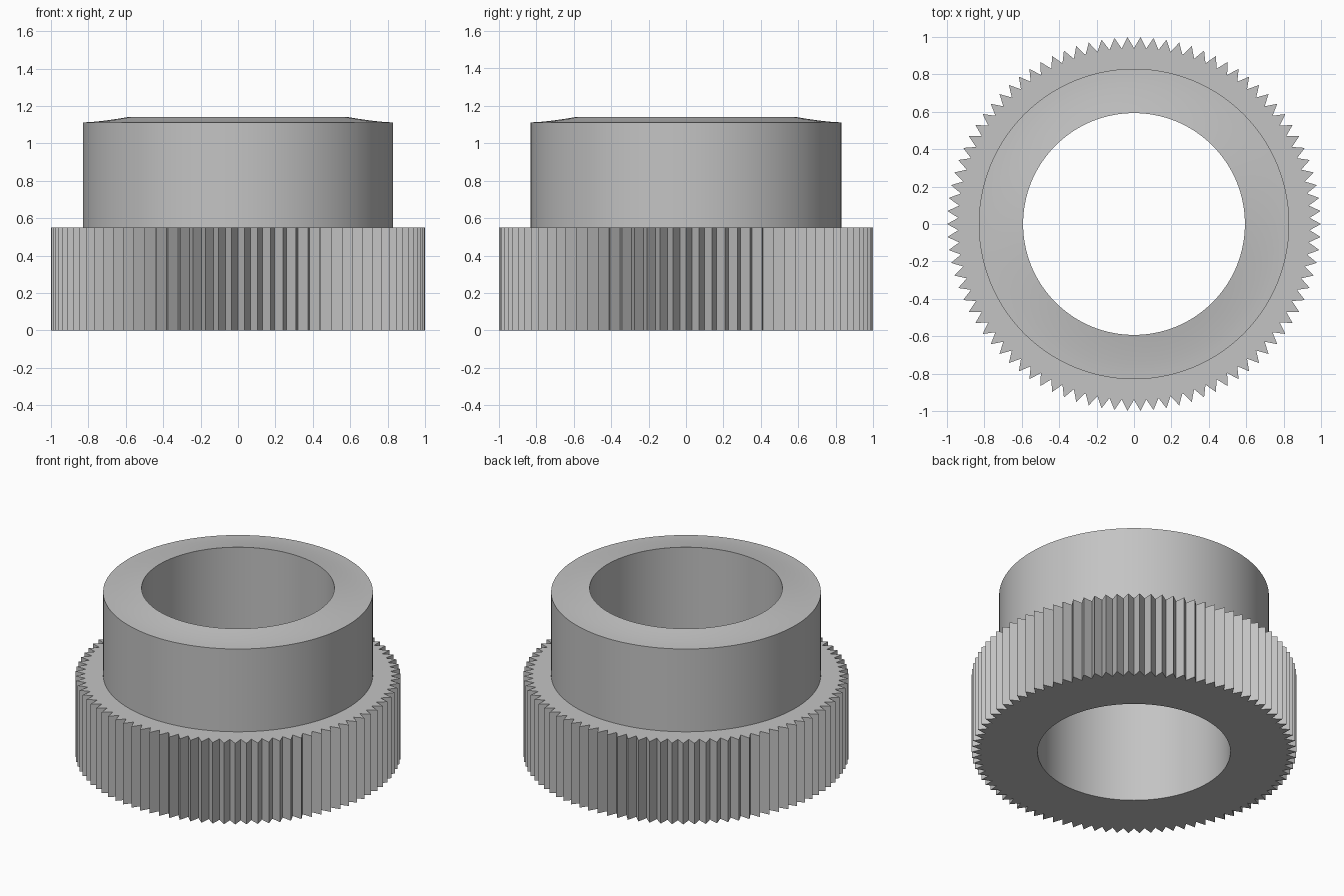
import bpy, bmesh
from math import sin, cos, pi

cube = bpy.data.objects.get("Cube")
if cube:
    bpy.data.objects.remove(cube, do_unlink=True)

TEETH = 90
COLUMNS = TEETH * 2
BORE, HUB, TIP, ROOT = 0.593, 0.83, 1.0, 0.94
RIM_Z, HUB_Z, LIP_Z = 0.55, 1.112, 1.14


def grey_material():
    mat = bpy.data.materials.new("plain grey")
    mat.use_nodes = True
    colour = (0.55, 0.55, 0.55, 1)
    mat.diffuse_color = colour
    mat.node_tree.nodes["Principled BSDF"].inputs["Base Color"].default_value = colour
    return mat


def ring(bm, z, radii):
    """Ring of vertices whose radius cycles through the given values."""
    verts = []
    for i in range(COLUMNS):
        a = 2 * pi * i / COLUMNS
        r = radii[i % len(radii)]
        verts.append(bm.verts.new((r * cos(a), r * sin(a), z)))
    return verts


# Closed cross-section: toothed rim, hub wall, dished top and bore
section = [(0, [BORE]), (0, [TIP, ROOT]), (RIM_Z, [TIP, ROOT]), (RIM_Z, [HUB])]
STEPS = 6
for k in range(STEPS + 1):
    t = k / STEPS
    section.append((HUB_Z + (LIP_Z - HUB_Z) * t ** 1.5, [HUB + (BORE - HUB) * t]))

bm = bmesh.new()
rings = [ring(bm, z, radii) for z, radii in section]
for n, low in enumerate(rings):
    high = rings[(n + 1) % len(rings)]
    for i in range(COLUMNS):
        j = (i + 1) % COLUMNS
        bm.faces.new((low[i], low[j], high[j], high[i]))
bmesh.ops.recalc_face_normals(bm, faces=bm.faces[:])

mesh = bpy.data.meshes.new("toothed_collar")
bm.to_mesh(mesh)
bm.free()
mesh.materials.append(grey_material())
collar = bpy.data.objects.new("toothed_collar", mesh)
bpy.context.collection.objects.link(collar)

# Smooth round walls, crisp teeth and rims
bpy.ops.object.select_all(action='DESELECT')
collar.select_set(True)
bpy.context.view_layer.objects.active = collar
bpy.ops.object.shade_smooth_by_angle(angle=pi / 6)
